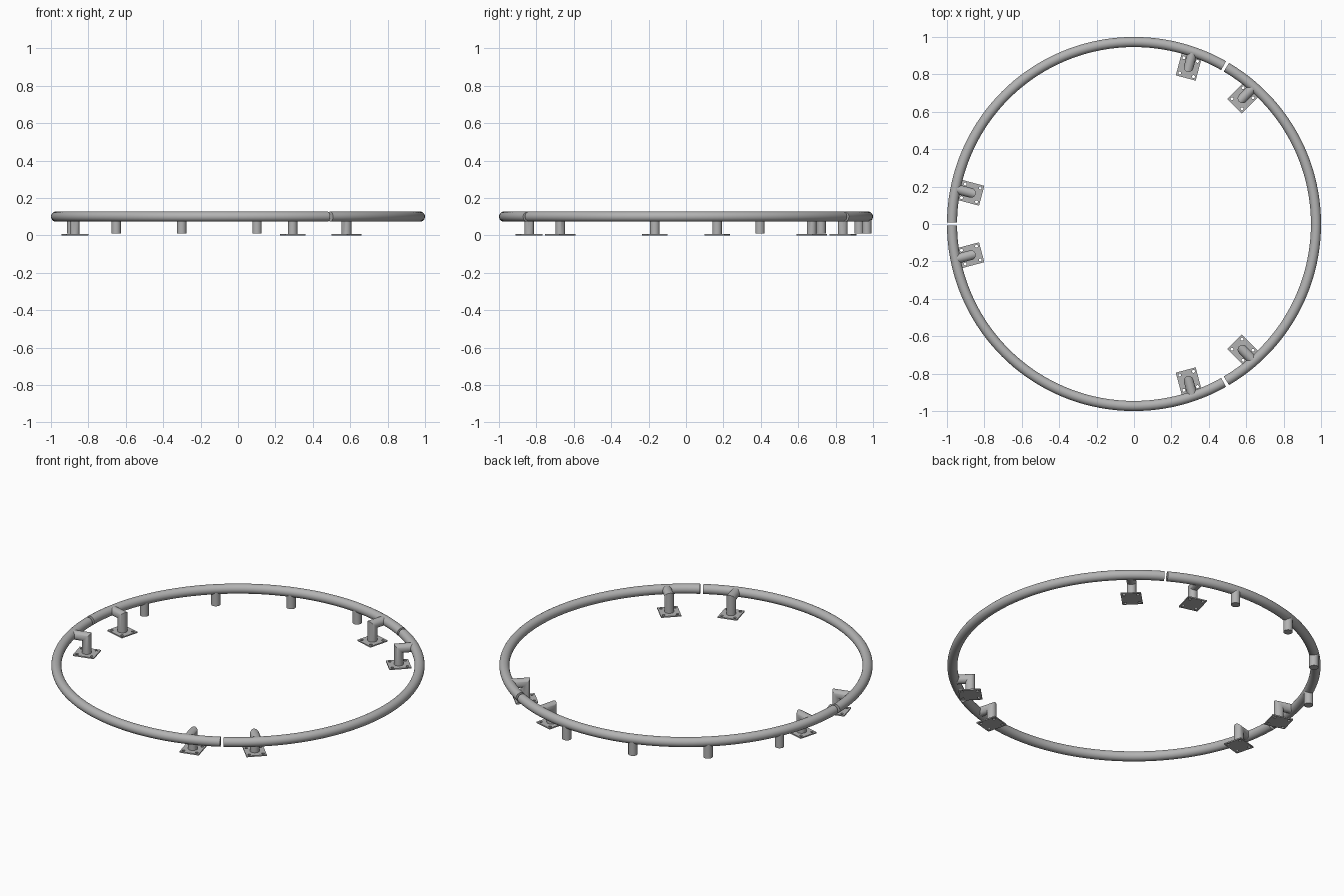
import bpy, bmesh
from math import cos, sin, radians, pi
from mathutils import Vector, Matrix

cube = bpy.data.objects.get("Cube")
if cube:
    bpy.data.objects.remove(cube)

RING_R, TUBE_R, RING_Z = 0.973, 0.027, 0.1
POST_R, STUD_R = 0.026, 0.025
PLATE_T = 0.007
UP = Vector((0, 0, 1))

steel = bpy.data.materials.new("grey steel")
steel.use_nodes = True
steel.diffuse_color = (0.45, 0.45, 0.45, 1)
steel.node_tree.nodes["Principled BSDF"].inputs["Base Color"].default_value = steel.diffuse_color


def polar(radius, degrees, z=0):
    a = radians(degrees)
    return Vector((radius * cos(a), radius * sin(a), z))


def make_object(name, bm, smooth=True):
    bmesh.ops.recalc_face_normals(bm, faces=bm.faces)
    mesh = bpy.data.meshes.new(name)
    bm.to_mesh(mesh)
    bm.free()
    mesh.materials.append(steel)
    obj = bpy.data.objects.new(name, mesh)
    bpy.context.collection.objects.link(obj)
    if smooth:
        bpy.ops.object.select_all(action="DESELECT")
        obj.select_set(True)
        bpy.context.view_layer.objects.active = obj
        bpy.ops.object.shade_smooth_by_angle(angle=radians(35))
    return obj


def sweep(name, path, radius, binormal, sides=28):
    """Capped round tube along a planar path, mitred at each corner."""
    bm = bmesh.new()
    rings = []
    for i, p in enumerate(path):
        before = (p - path[max(i - 1, 0)]).normalized()
        after = (path[min(i + 1, len(path) - 1)] - p).normalized()
        tangent = (before + after).normalized()
        stretch = 1 / tangent.dot(after if after.length else before)
        side = binormal.cross(tangent) * stretch
        rings.append([bm.verts.new(p + radius * (side * cos(a) + binormal * sin(a)))
                      for a in (2 * pi * k / sides for k in range(sides))])
    for r0, r1 in zip(rings, rings[1:]):
        for k in range(sides):
            n = (k + 1) % sides
            bm.faces.new((r0[k], r0[n], r1[n], r1[k]))
    bm.faces.new(rings[0])
    bm.faces.new(rings[-1])
    return make_object(name, bm)


def base_plate(name, centre, degrees):
    """Thin rectangular plate with four bolt holes."""
    bm = bmesh.new()
    hx, hy = 0.06, 0.055

    def loop(points):
        verts = [bm.verts.new((x, y, 0)) for x, y in points]
        for a, b in zip(verts, verts[1:] + verts[:1]):
            bm.edges.new((a, b))

    loop([(-hx, -hy), (hx, -hy), (hx, hy), (-hx, hy)])
    for sx in (-1, 1):
        for sy in (-1, 1):
            loop([(sx * 0.042 + 0.008 * cos(k * pi / 8),
                   sy * 0.038 + 0.008 * sin(k * pi / 8)) for k in range(16)])
    bmesh.ops.triangle_fill(bm, use_beauty=True, edges=bm.edges[:], normal=UP)
    top = bmesh.ops.extrude_face_region(bm, geom=bm.faces[:])["geom"]
    bmesh.ops.translate(bm, vec=UP * PLATE_T,
                        verts=[g for g in top if isinstance(g, bmesh.types.BMVert)])
    bm.transform(Matrix.Translation(centre) @ Matrix.Rotation(radians(degrees), 4, "Z"))
    make_object(name, bm, smooth=False)


# Three rail segments with a narrow gap at each joint
HALF_GAP = 0.5
STEPS = 48
for n, gap in enumerate((60, 180, 300), 1):
    span = 120 - 2 * HALF_GAP
    arc = [polar(RING_R, gap + HALF_GAP + span * i / STEPS, RING_Z) for i in range(STEPS + 1)]
    sweep(f"rail_segment_{n}", arc, TUBE_R, UP)

    # A pair of elbow brackets, one on either side of the joint
    for label, s in (("a", -1), ("b", 1)):
        foot = polar(0.888, gap + s * 10.8)
        heading = gap + s * 15
        outward = polar(1, heading)
        corner = foot + UP * RING_Z
        path = [foot + UP * PLATE_T * 0.5, corner, corner + outward * 0.085]
        sweep(f"bracket_elbow_{n}{label}", path, POST_R, outward.cross(UP))
        base_plate(f"base_plate_{n}{label}", foot, heading)

# Short studs hanging below the rear segment
for n, angle in enumerate((84, 108, 132, 156), 1):
    path = [polar(RING_R, angle, z) for z in (0.01, RING_Z)]
    sweep(f"stud_{n}", path, STUD_R, polar(1, angle))
